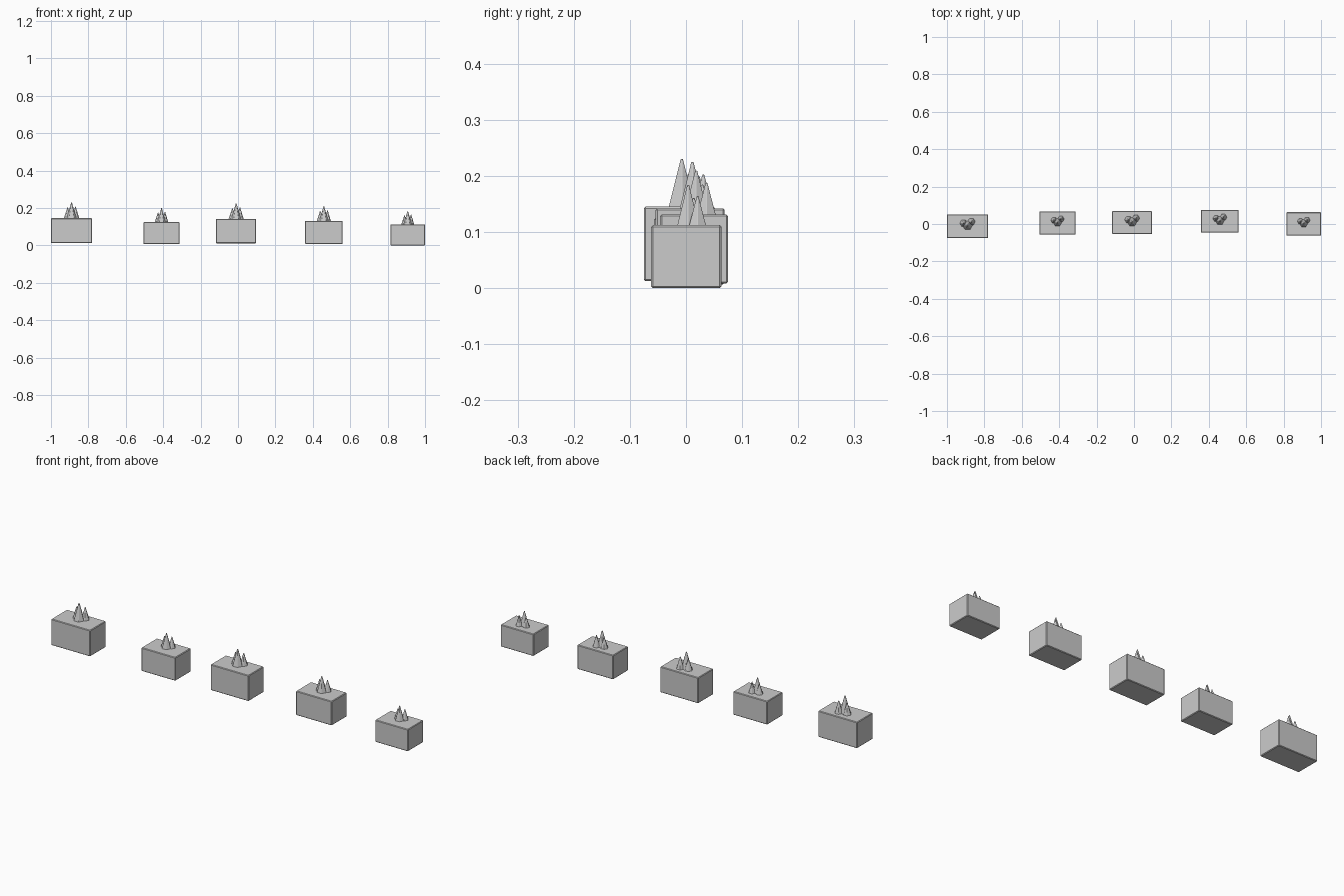
import bpy
import bmesh
from math import pi
from mathutils import Matrix, Vector

cube = bpy.data.objects.get("Cube")
if cube:
    bpy.data.objects.remove(cube, do_unlink=True)

stone = bpy.data.materials.new("stone_grey")
stone.use_nodes = True
GREY = (0.6, 0.6, 0.6, 1)
stone.diffuse_color = GREY
stone.node_tree.nodes["Principled BSDF"].inputs["Base Color"].default_value = GREY


def finish(name, bm, bevel):
    mesh = bpy.data.meshes.new(name)
    bm.to_mesh(mesh)
    bm.free()
    mesh.materials.append(stone)
    obj = bpy.data.objects.new(name, mesh)
    bpy.context.collection.objects.link(obj)
    mod = obj.modifiers.new("worn_edges", "BEVEL")
    mod.width = bevel
    mod.segments = 1
    return obj


def block(name, low, high):
    low, high = Vector(low), Vector(high)
    bm = bmesh.new()
    bmesh.ops.create_cube(bm, size=1, matrix=Matrix.Translation((low + high) / 2)
                          @ Matrix.Diagonal((high - low).to_4d()))
    finish(name, bm, 0.003)


def spike(name, x, y, z, radius, height):
    # The foot sinks slightly into the block
    sink = 0.005
    bm = bmesh.new()
    bmesh.ops.create_cone(bm, cap_ends=True, segments=6, radius1=radius,
                          radius2=radius * 0.08, depth=height + sink,
                          matrix=Matrix.Translation((x, y, z + (height - sink) / 2))
                          @ Matrix.Rotation(pi / 6, 4, "Z"))
    finish(name, bm, 0.001)


# Blocks: x range, y range, z range
blocks = [
    ((-1.0, -0.78), (-0.075, 0.052), (0.012, 0.145)),
    ((-0.505, -0.313), (-0.057, 0.068), (0.006, 0.125)),
    ((-0.117, 0.097), (-0.054, 0.069), (0.011, 0.142)),
    ((0.358, 0.56), (-0.046, 0.075), (0.008, 0.131)),
    ((0.815, 1.0), (-0.062, 0.063), (0.0, 0.112)),
]

# Spikes in each cluster: name, x offset, y offset, radius, height
spikes = [
    ("front_spike", 0.0, 0.004, 0.028, 0.085),
    ("right_spike", -0.021, 0.016, 0.022, 0.058),
    ("left_spike", 0.021, 0.024, 0.022, 0.062),
]

for i, (xs, ys, zs) in enumerate(blocks, 1):
    block(f"block_{i}", *zip(xs, ys, zs))
    scale = (xs[1] - xs[0]) / 0.22
    for name, dx, dy, radius, height in spikes:
        spike(f"{name}_{i}", sum(xs) / 2 + dx * scale, sum(ys) / 2 + dy * scale,
              zs[1], radius * scale, height * scale)
